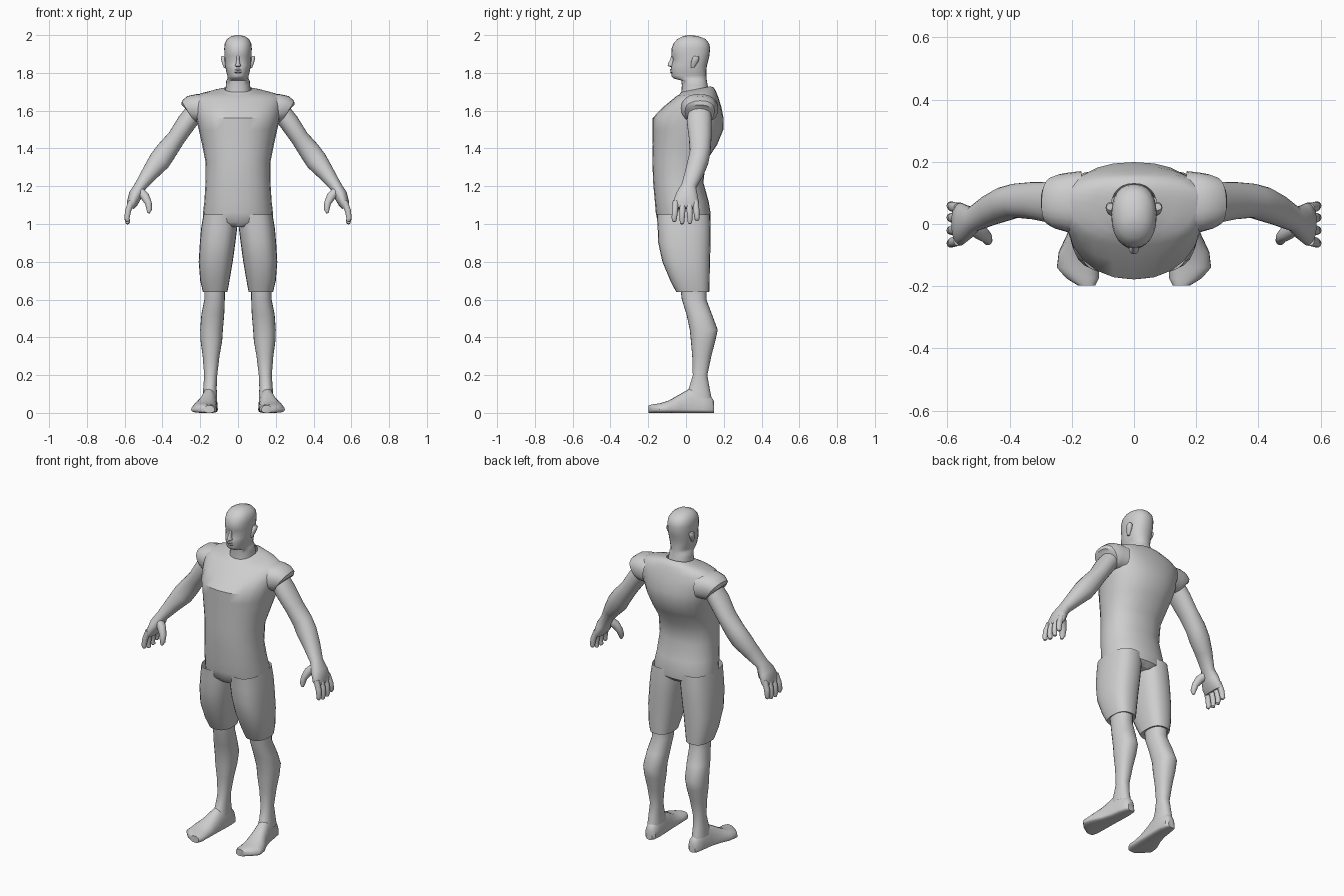
import bpy, bmesh, math
from mathutils import Vector

N = 24
grey = bpy.data.materials.new("plain grey")
grey.diffuse_color = (0.62, 0.62, 0.62, 1)


def sp(v, p):
    return math.copysign(abs(v) ** p, v)


def angles():
    return [2 * math.pi * i / N for i in range(N)]


def flat_ring(z, x0, x1, yf, yb, yc=None, p=0.9, tilt=0.0):
    """Horizontal ring: x range, front y, back y, y of the widest point."""
    yc = (yf + yb) / 2 if yc is None else yc
    cx, w, pts = (x0 + x1) / 2, (x1 - x0) / 2, []
    for a in angles():
        s = sp(math.sin(a), p)
        y = yc + s * ((yb - yc) if s > 0 else (yc - yf))
        pts.append(Vector((cx + w * sp(math.cos(a), p), y, z + tilt * (y - yc))))
    return pts


def tube_rings(path, p=0.95):
    """Rings along a path of (x, y, z, in-plane radius, y radius)."""
    c = [Vector(q[:3]) for q in path]
    rings = []
    for i, q in enumerate(path):
        t = (c[min(i + 1, len(c) - 1)] - c[max(i - 1, 0)]).normalized()
        u = Vector((0, 1, 0)).cross(t).normalized()
        v = t.cross(u)
        rings.append([c[i] + u * q[3] * sp(math.cos(a), p) + v * q[4] * sp(math.sin(a), p)
                      for a in angles()])
    return rings


def loft(name, rings, mirror=False, angle=40, caps=(True, True)):
    bm = bmesh.new()
    vs = [[bm.verts.new(p) for p in r] for r in rings]
    for a, b in zip(vs, vs[1:]):
        for i in range(N):
            j = (i + 1) % N
            bm.faces.new((a[i], a[j], b[j], b[i]))
    if caps[0]:
        bm.faces.new(vs[0])
    if caps[1]:
        bm.faces.new(vs[-1])
    bmesh.ops.recalc_face_normals(bm, faces=bm.faces)
    me = bpy.data.meshes.new(name)
    bm.to_mesh(me)
    bm.free()
    me.materials.append(grey)
    ob = bpy.data.objects.new(name, me)
    bpy.context.collection.objects.link(ob)
    bpy.ops.object.select_all(action='DESELECT')
    ob.select_set(True)
    bpy.context.view_layer.objects.active = ob
    bpy.ops.object.shade_smooth_by_angle(angle=math.radians(angle))
    if mirror:
        m = ob.modifiers.new("mirror", 'MIRROR')
        m.use_mirror_merge = False
    return ob


# Shirt: z, half width, front, back, widest y, tilt
shirt = [(0.985, .10, -.125, .10, .0, 0), (1.01, .185, -.15, .128, .0, 0),
         (1.06, .185, -.16, .13, .0, 0), (1.12, .178, -.165, .12, -.02, 0),
         (1.22, .172, -.174, .092, -.03, 0), (1.33, .172, -.178, .105, -.02, 0),
         (1.42, .19, -.176, .165, .0, 0), (1.50, .208, -.178, .198, .03, 0),
         (1.56, .222, -.178, .199, .05, 0), (1.62, .235, -.12, .187, .065, 0),
         (1.665, .24, -.07, .172, .07, .03), (1.69, .20, -.05, .16, .07, .1),
         (1.705, .13, -.038, .148, .065, .2), (1.715, .072, -.025, .13, .06, .2)]
loft("shirt", [flat_ring(z, -w, w, f, b, yc, 0.9, t) for z, w, f, b, yc, t in shirt],
     caps=(True, False))

# Short sleeves with a tucked hem
loft("sleeve", tube_rings([(.17, .07, 1.61, .075, .10), (.215, .07, 1.612, .076, .095),
                           (.245, .072, 1.607, .074, .088), (.262, .073, 1.597, .066, .078),
                           (.264, .073, 1.595, .050, .062)], 0.85), True,
     caps=(False, True))

# Shorts: z, inner x, outer x, front, back
shorts = [(1.05, .004, .183, -.155, .127), (.98, .004, .195, -.15, .13),
          (.90, .014, .202, -.147, .13), (.80, .028, .208, -.125, .127),
          (.70, .045, .2, -.083, .125), (.64, .056, .186, -.052, .123),
          (.645, .068, .176, -.03, .11)]
loft("shorts_leg", [flat_ring(*s, p=0.8) for s in shorts], True, caps=(False, True))

# Lower legs
legs = [(.66, .07, .178, -.03, .108), (.60, .07, .178, -.022, .108),
        (.52, .073, .194, .003, .138), (.44, .08, .2, .02, .168),
        (.38, .084, .198, .026, .155), (.30, .098, .187, .033, .134),
        (.20, .11, .179, .036, .113), (.13, .113, .184, .015, .125),
        (.08, .11, .188, -.01, .135)]
loft("lower_leg", [flat_ring(*s) for s in legs], True, caps=(False, False))

# Feet: sections from heel to toe (y, centre x, half width, top z)
feet = [(.148, .145, .02, .06), (.135, .145, .034, .085), (.09, .147, .04, .12),
        (.03, .152, .044, .135), (-.03, .162, .052, .10), (-.09, .176, .066, .066),
        (-.14, .180, .068, .05), (-.175, .165, .052, .046), (-.198, .152, .027, .04)]
foot_rings = []
for y, cx, w, top in feet:
    ring = []
    for a in angles():
        s = sp(math.sin(a), .65 if math.sin(a) < 0 else 1)
        h = .018
        ring.append(Vector((cx + w * sp(math.cos(a), .8), y,
                            h + s * ((top - h) if s > 0 else h))))
    foot_rings.append(ring)
loft("foot", foot_rings, True)

# Arms and palms
loft("arm", tube_rings([(.22, .073, 1.605, .05, .06), (.27, .07, 1.54, .052, .066),
                        (.325, .075, 1.458, .048, .060), (.38, .075, 1.385, .056, .055),
                        (.415, .065, 1.335, .058, .055), (.462, .045, 1.275, .046, .050),
                        (.517, .015, 1.20, .032, .040), (.542, .005, 1.155, .036, .058),
                        (.56, .0, 1.11, .029, .070), (.568, .0, 1.085, .018, .064)]), True,
     caps=(False, True))

# Fingers and thumb
for i, (y, tip) in enumerate([(-.054, 1.012), (-.018, 1.0), (.018, 1.002), (.051, 1.018)]):
    loft("finger_%d" % (i + 1), tube_rings(
        [(.564, y, 1.12, .016, .016), (.582, y * 1.08, 1.07, .016, .016),
         (.588, y * 1.15, 1.03, .014, .014), (.583, y * 1.15, tip + .004, .011, .011),
         (.581, y * 1.15, tip, .005, .006)]), True)
loft("thumb", tube_rings([(.525, -.005, 1.18, .022, .025), (.492, -.028, 1.145, .024, .024),
                          (.474, -.042, 1.11, .018, .019), (.470, -.052, 1.078, .015, .016),
                          (.473, -.055, 1.058, .007, .008)]), True)

# Neck and head: z, half width, front, back, widest y
head = [(1.69, .07, -.025, .125, .05), (1.735, .064, -.022, .115, .045),
        (1.76, .062, -.025, .11, .04), (1.770, .055, -.066, .109, .03),
        (1.785, .056, -.078, .108, .03), (1.80, .061, -.076, .108, .03),
        (1.815, .064, -.081, .108, .03), (1.84, .069, -.077, .111, .03),
        (1.873, .071, -.068, .12, .03), (1.892, .072, -.078, .124, .03),
        (1.93, .073, -.076, .128, .03), (1.957, .070, -.066, .122, .03),
        (1.98, .057, -.045, .103, .025), (1.994, .036, -.015, .065, .02),
        (2.0, .010, .01, .03, .02)]
loft("head", [flat_ring(z, -w, w, f, b, yc, .88) for z, w, f, b, yc in head],
     caps=(False, True), angle=50)

# Nose
loft("nose", [flat_ring(z, -w, w, f, -.06) for z, w, f in
              [(1.832, .012, -.082), (1.837, .016, -.097), (1.85, .011, -.095),
               (1.872, .007, -.083), (1.89, .008, -.078)]])

# Lips
loft("lips", [flat_ring(z, -w, w, f, -.05) for z, w, f in
              [(1.798, .012, -.079), (1.804, .022, -.084), (1.810, .025, -.082),
               (1.816, .021, -.086), (1.821, .010, -.082)]])

# Ears
loft("ear", [flat_ring(z, .062, x, yf, yb) for z, x, yf, yb in
             [(1.825, .074, .028, .042), (1.84, .080, .026, .052), (1.862, .087, .028, .066),
              (1.88, .091, .034, .070), (1.89, .088, .044, .066)]], True)
